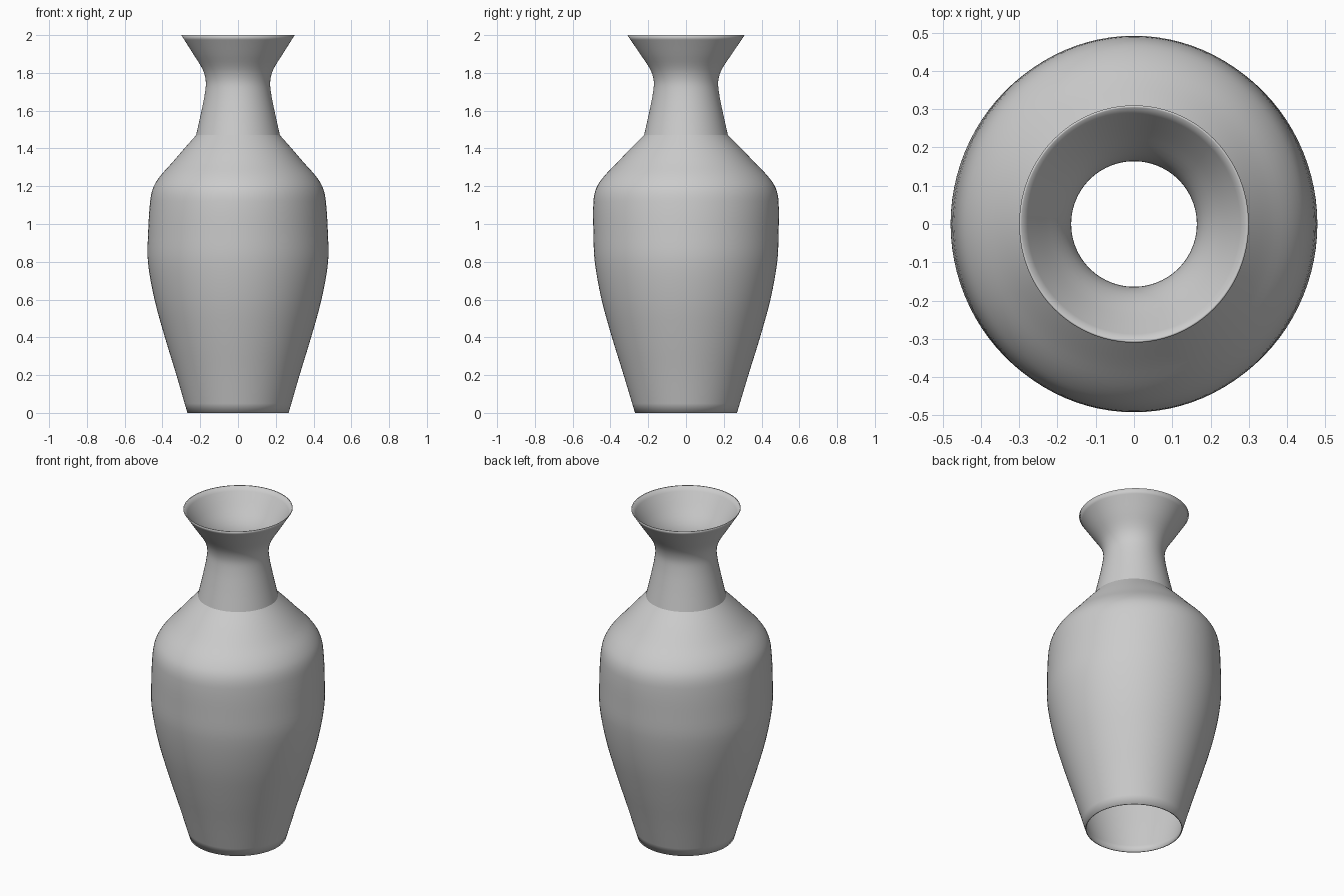
import bpy, bmesh
from math import sin, cos, pi

if "Cube" in bpy.data.objects:
    bpy.data.objects.remove(bpy.data.objects["Cube"])

SEGMENTS = 96
WALL = 0.006

# Profiles: (height, half width in x, half width in y)
BODY = [(0, .268, .27), (.2, .326, .33), (.4, .387, .392), (.6, .442, .447),
        (.8, .477, .483), (.95, .476, .49), (1.12, .465, .49), (1.19, .45, .475),
        (1.25, .415, .436), (1.32, .353, .369), (1.4, .284, .293), (1.47, .222, .222)]
NECK = [(1.47, .222, .222), (1.6, .193, .193), (1.7, .174, .174), (1.76, .171, .171),
        (1.82, .188, .19), (1.9, .237, .243), (2.0, .30, .31)]


def smooth_profile(pts, steps):
    """Cubic Hermite interpolation of both half widths over height."""
    def slope(i, k):
        a, b = pts[max(i - 1, 0)], pts[min(i + 1, len(pts) - 1)]
        return (b[k] - a[k]) / (b[0] - a[0])
    out = []
    for i in range(len(pts) - 1):
        h = pts[i + 1][0] - pts[i][0]
        for s in range(steps):
            t = s / steps
            r = [pts[i][0] + h * t]
            for k in (1, 2):
                r.append((2*t**3 - 3*t**2 + 1) * pts[i][k] + (t**3 - 2*t**2 + t) * h * slope(i, k)
                         + (3*t**2 - 2*t**3) * pts[i + 1][k] + (t**3 - t**2) * h * slope(i + 1, k))
            out.append(tuple(r))
    return out + [pts[-1]]


# Outer wall up, then a thin inner wall back down; both ends are open
body = smooth_profile(BODY, 4)
outer = body[:-1] + smooth_profile(NECK, 4)
inner = [(z, rx - WALL, ry - WALL) for z, rx, ry in reversed(outer)]
profile = outer + inner
creases = {len(body) - 1, len(profile) - len(body)}

bm = bmesh.new()
rings = [[bm.verts.new((rx * cos(2*pi*j/SEGMENTS), ry * sin(2*pi*j/SEGMENTS), z))
          for j in range(SEGMENTS)] for z, rx, ry in profile]
for i, a in enumerate(rings):
    b = rings[(i + 1) % len(rings)]
    for j in range(SEGMENTS):
        k = (j + 1) % SEGMENTS
        bm.faces.new((a[j], a[k], b[k], b[j])).smooth = True

# Sharp line where the neck meets the shoulder
for i in creases:
    for j in range(SEGMENTS):
        bm.edges.get((rings[i][j], rings[i][(j + 1) % SEGMENTS])).smooth = False

bmesh.ops.recalc_face_normals(bm, faces=bm.faces)
mesh = bpy.data.meshes.new("vase")
bm.to_mesh(mesh)
bm.free()
bpy.context.collection.objects.link(bpy.data.objects.new("vase", mesh))
